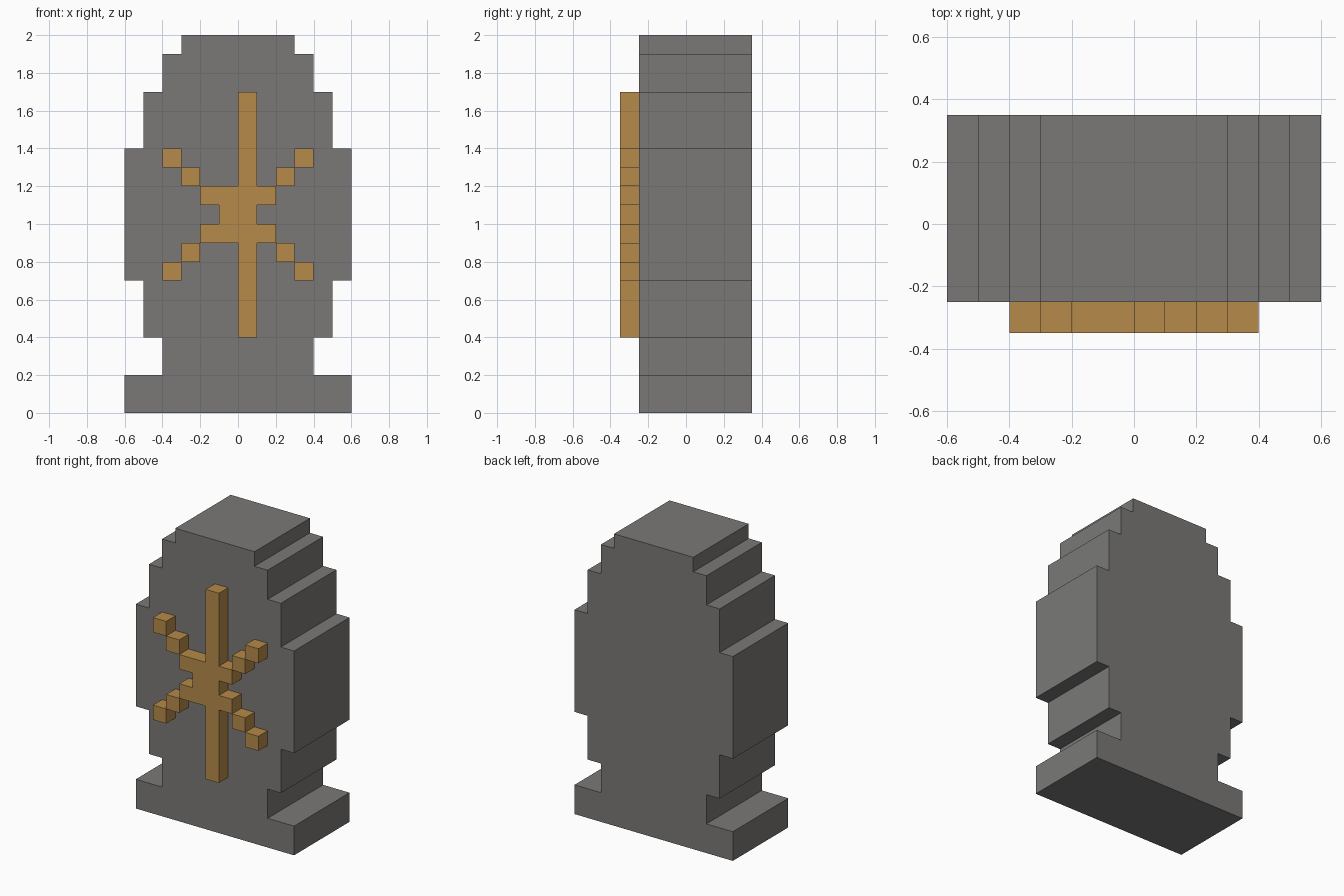
import bpy, bmesh

if "Cube" in bpy.data.objects:
    bpy.data.objects.remove(bpy.data.objects["Cube"])

def material(name, rgb):
    m = bpy.data.materials.new(name)
    m.diffuse_color = (*rgb, 1)
    m.use_nodes = True
    m.node_tree.nodes["Principled BSDF"].inputs["Base Color"].default_value = m.diffuse_color
    return m

stone = material("grey stone", (0.195, 0.191, 0.184))
gold = material("ochre", (0.468, 0.254, 0.067))

def extrude(name, outlines, y0, y1, mat):
    """Extrude closed (x, z) outlines from y0 (front) to y1 (back)."""
    bm = bmesh.new()
    for pts in outlines:
        face = bm.faces.new([bm.verts.new((x, y0, z)) for x, z in pts])
        res = bmesh.ops.extrude_face_region(bm, geom=[face], use_keep_orig=True)
        verts = [g for g in res["geom"] if isinstance(g, bmesh.types.BMVert)]
        bmesh.ops.translate(bm, vec=(0, y1 - y0, 0), verts=verts)
    bmesh.ops.recalc_face_normals(bm, faces=bm.faces)
    mesh = bpy.data.meshes.new(name)
    bm.to_mesh(mesh)
    bm.free()
    mesh.materials.append(mat)
    obj = bpy.data.objects.new(name, mesh)
    bpy.context.collection.objects.link(obj)
    return obj

# Stone slab: stepped symmetrical profile (half width, bottom, top)
steps = [(0.6, 0, 0.2), (0.4, 0.2, 0.4), (0.5, 0.4, 0.7), (0.6, 0.7, 1.4),
         (0.5, 1.4, 1.7), (0.4, 1.7, 1.9), (0.3, 1.9, 2.0)]
right = [(w, z) for w, a, b in steps for z in (a, b)]
left = [(-x, z) for x, z in reversed(right)]
extrude("stone_slab", [right + left], -0.25, 0.35, stone)

# Raised emblem: upright bar with stepped arms
emblem = [(0, 0.4), (0.1, 0.4), (0.1, 0.9), (0.2, 0.9), (0.2, 1.0), (0.1, 1.0),
          (0.1, 1.1), (0.2, 1.1), (0.2, 1.2), (0.1, 1.2), (0.1, 1.7), (0, 1.7),
          (0, 1.2), (-0.2, 1.2), (-0.2, 1.1), (-0.1, 1.1), (-0.1, 1.0),
          (-0.2, 1.0), (-0.2, 0.9), (0, 0.9)]
extrude("emblem_core", [emblem], -0.35, -0.25, gold)

# Diagonal blocks running outwards from the emblem, mirrored four ways
cells = []
for sx in (-1, 1):
    for sz in (-1, 1):
        for i in (2, 3):
            x0, x1 = sx * i * 0.1, sx * (i + 1) * 0.1
            z0, z1 = 1.05 + sz * (i * 0.1 - 0.05), 1.05 + sz * (i * 0.1 + 0.05)
            cells.append([(x0, z0), (x1, z0), (x1, z1), (x0, z1)])
extrude("emblem_diagonals", cells, -0.35, -0.25, gold)
